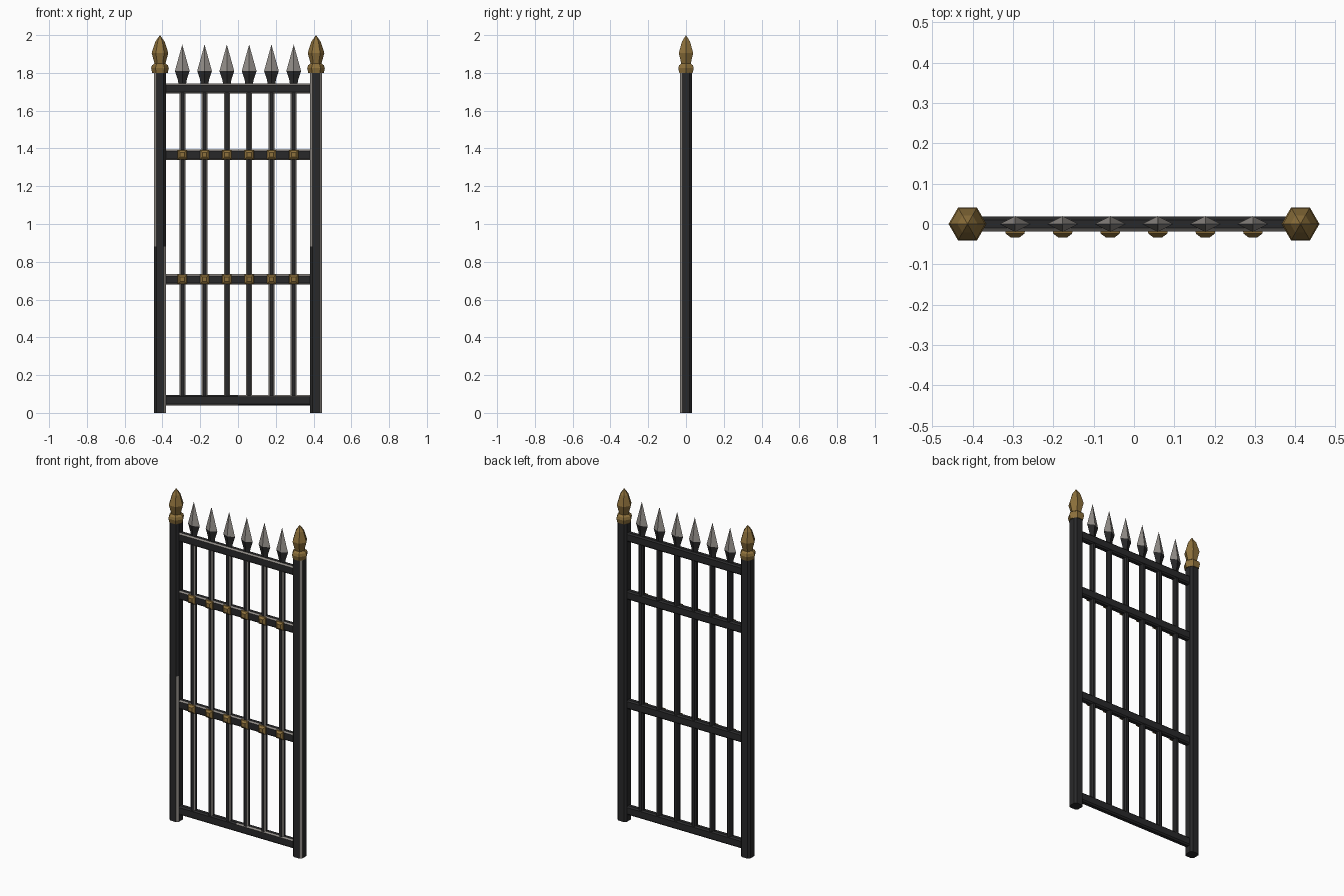
import bpy, bmesh, math
from mathutils import Matrix, Vector

cube = bpy.data.objects.get("Cube")
if cube:
    bpy.data.objects.remove(cube)


def material(name, rgb):
    m = bpy.data.materials.new(name)
    m.use_nodes = True
    m.diffuse_color = (*rgb, 1)
    m.node_tree.nodes["Principled BSDF"].inputs["Base Color"].default_value = (*rgb, 1)
    return m


IRON = material("dark iron", (0.022, 0.022, 0.023))
STEEL = material("worn steel", (0.29, 0.27, 0.25))
GOLD = material("aged gold", (0.27, 0.165, 0.045))


def finish(bm, name, mats, paint=None):
    bmesh.ops.recalc_face_normals(bm, faces=bm.faces)
    bm.normal_update()
    if paint:
        for f in bm.faces:
            f.material_index = int(bool(paint(f.calc_center_median(), f.normal)))
    me = bpy.data.meshes.new(name)
    bm.to_mesh(me)
    bm.free()
    for m in mats:
        me.materials.append(m)
    ob = bpy.data.objects.new(name, me)
    bpy.context.collection.objects.link(ob)
    return ob


def bar(name, lo, hi, axis, chamfer, paint, cut=None):
    """Box with its long edges chamfered; optional cut across its length."""
    bm = bmesh.new()
    bmesh.ops.create_cube(bm, size=1)
    size, mid = Vector(hi) - Vector(lo), (Vector(hi) + Vector(lo)) / 2
    for v in bm.verts:
        v.co = mid + Vector(c * s for c, s in zip(v.co, size))
    edges = [e for e in bm.edges
             if abs(e.verts[0].co[axis] - e.verts[1].co[axis]) > 1e-4]
    bmesh.ops.bevel(bm, geom=edges, offset=chamfer, segments=1, affect='EDGES')
    if cut is not None:
        co, no = Vector((0, 0, 0)), Vector((0, 0, 0))
        co[axis], no[axis] = cut, 1
        bmesh.ops.bisect_plane(bm, geom=bm.verts[:] + bm.edges[:] + bm.faces[:],
                               plane_co=co, plane_no=no)
    return finish(bm, name, [IRON, STEEL], paint)


def spindle(name, profile, sides, matrix, mats, turn=0, paint=None):
    """Faceted turned shape from (radius, height) points, zero radius is a tip."""
    bm = bmesh.new()
    rings = []
    for r, h in profile:
        n = sides if r else 1
        rings.append([bm.verts.new((r * math.cos(turn + math.tau * i / sides),
                                    r * math.sin(turn + math.tau * i / sides), h))
                      for i in range(n)])
    for a, b in zip(rings, rings[1:]):
        for i in range(sides):
            j = (i + 1) % sides
            bm.faces.new((a[i], a[j], b[0]) if len(b) == 1 else (a[i], a[j], b[j], b[i]))
    for ring in (rings[0], rings[-1]):
        if len(ring) > 1:
            bm.faces.new(ring)
    bm.transform(matrix)
    return finish(bm, name, mats, paint)


# Posts: worn front corners, changing side halfway up
POST, WEAR = 0.413, 0.88


def left_wear(c, n):
    return n.y < -0.5 and (n.x > 0.5 or (n.x < -0.5 and c.z > WEAR))


def right_wear(c, n):
    return n.y < -0.5 and ((n.x > 0.5 and c.z < WEAR) or (n.x < -0.5 and c.z > WEAR))


FINIAL = [(0.041, 1.80), (0.047, 1.825), (0.042, 1.84), (0.029, 1.85), (0.033, 1.865),
          (0.044, 1.905), (0.025, 1.965), (0, 2.0)]
for side, x, wear in (("left", POST, left_wear), ("right", -POST, right_wear)):
    bar(side + "_post", (x - 0.031, -0.031, 0), (x + 0.031, 0.031, 1.805), 2, 0.012, wear, WEAR)
    spindle(side + "_finial", FINIAL, 6, Matrix.Translation((x, 0, 0)), [GOLD])


# Cross rails: worn front edges, the bottom one only on its left half
def rail_wear(c, n):
    return n.y < -0.5 and abs(n.z) > 0.5


def bottom_wear(c, n):
    return rail_wear(c, n) and (c.x > 0) == (n.z > 0)


RAILS = {"bottom": 0.067, "lower": 0.707, "upper": 1.367, "top": 1.717}
for name, z in RAILS.items():
    low = name == "bottom"
    bar(name + "_rail", (-0.39, -0.018, z - 0.027), (0.39, 0.018, z + 0.027), 0, 0.008,
        bottom_wear if low else rail_wear, 0 if low else None)

# Six uprights, each with a spearhead and two rosettes
SPEAR = [(0.020, 1.74), (0.024, 1.765), (0.039, 1.81), (0, 1.95)]
ROSETTE = [(0.035, 0.016), (0.033, 0.024), (0.016, 0.033)]
for i in range(6):
    x = (i - 2.5) * 0.118
    bar(f"upright_{i + 1}", (x - 0.016, -0.015, 0.08), (x + 0.016, 0.015, 1.71), 2, 0.008,
        lambda c, n: n.y < -0.5 and abs(n.x) > 0.5)
    spindle(f"spearhead_{i + 1}", SPEAR, 4,
            Matrix.Translation((x, 0, 0)) @ Matrix.Diagonal((1, 0.5, 1, 1)),
            [IRON, STEEL], paint=lambda c, n: c.z > 1.82)
    for level in ("lower", "upper"):
        spindle(f"{level}_rosette_{i + 1}", ROSETTE, 4,
                Matrix.Translation((x, 0, RAILS[level])) @ Matrix.Rotation(math.pi / 2, 4, 'X'),
                [GOLD], turn=math.pi / 4)
